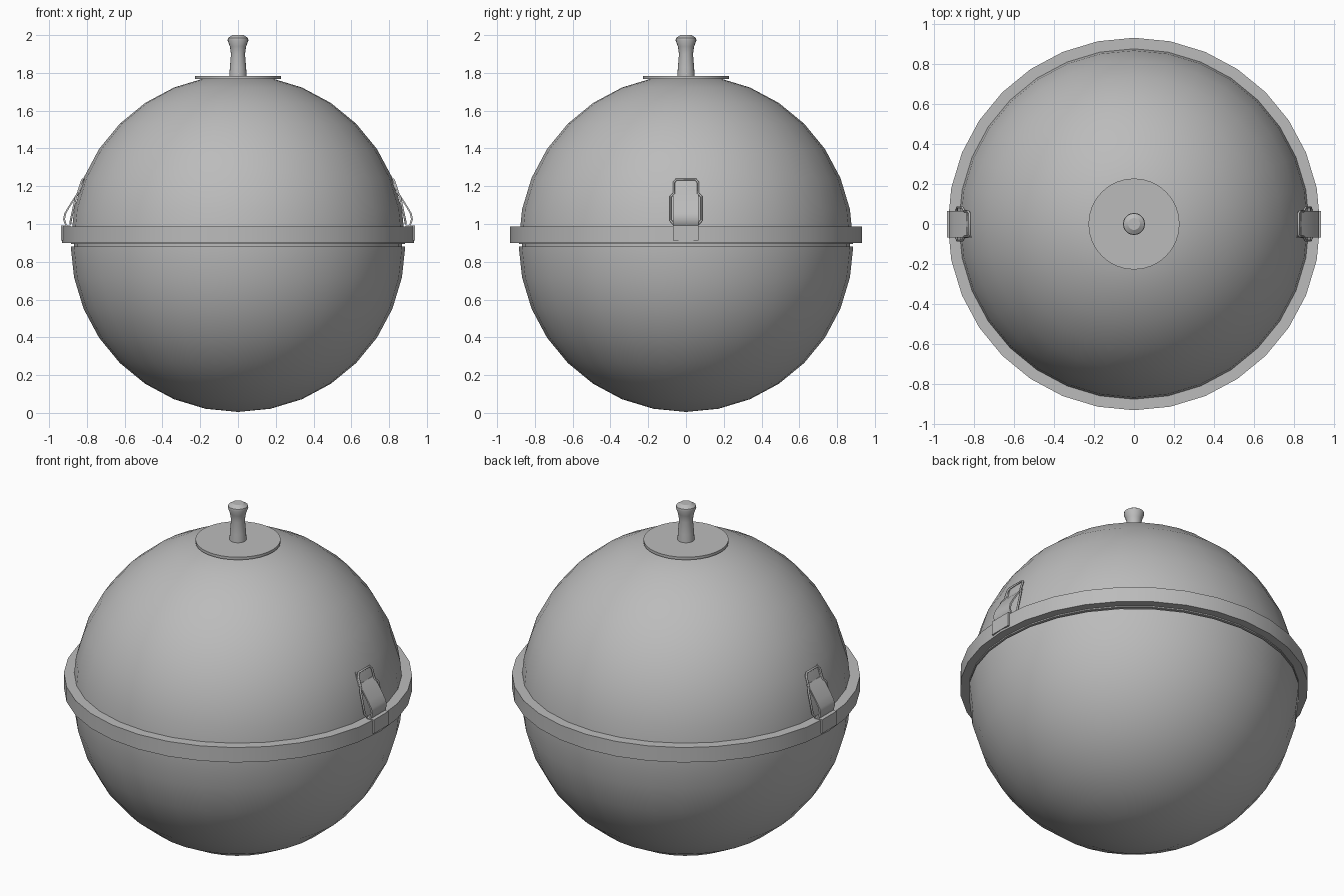
import bpy, bmesh, math

if "Cube" in bpy.data.objects:
    bpy.data.objects.remove(bpy.data.objects["Cube"])

grey = bpy.data.materials.new("light grey metal")
grey.diffuse_color = (0.5, 0.5, 0.5, 1)
grey.use_nodes = True
grey.node_tree.nodes["Principled BSDF"].inputs["Base Color"].default_value = grey.diffuse_color


def finish(name, bm, smooth=30):
    bmesh.ops.remove_doubles(bm, verts=bm.verts, dist=1e-5)
    bmesh.ops.recalc_face_normals(bm, faces=bm.faces)
    me = bpy.data.meshes.new(name)
    bm.to_mesh(me)
    bm.free()
    me.materials.append(grey)
    ob = bpy.data.objects.new(name, me)
    bpy.context.collection.objects.link(ob)
    bpy.ops.object.select_all(action='DESELECT')
    ob.select_set(True)
    bpy.context.view_layer.objects.active = ob
    bpy.ops.object.shade_smooth_by_angle(angle=math.radians(smooth))
    return ob


def lathe(name, profile, n=32, closed=False):
    """Spin an (r, z) profile around the z axis."""
    bm = bmesh.new()
    vs = [bm.verts.new((r, 0, z)) for r, z in profile]
    pairs = list(zip(vs, vs[1:])) + ([(vs[-1], vs[0])] if closed else [])
    es = [bm.edges.new(p) for p in pairs]
    bmesh.ops.spin(bm, geom=vs + es, cent=(0, 0, 0), axis=(0, 0, 1),
                   angle=math.tau, steps=n)
    return finish(name, bm)


def strip(name, path, y0, y1, t):
    """Strap of thickness t following an (x, z) path, on both sides of the ball."""
    bm = bmesh.new()
    for s in (1, -1):
        rows = [[bm.verts.new((s * (x - d), y, z)) for d, y in
                 ((0, y0), (0, y1), (t, y1), (t, y0))] for x, z in path]
        for a, b in zip(rows, rows[1:]):
            for i in range(4):
                j = (i + 1) % 4
                bm.faces.new((a[i], a[j], b[j], b[i]))
        bm.faces.new(rows[0])
        bm.faces.new(rows[-1])
    return finish(name, bm)


def wire(name, pts, r):
    """Round wire through points, on both sides of the ball."""
    cu = bpy.data.curves.new(name, 'CURVE')
    cu.dimensions = '3D'
    cu.bevel_depth = r
    cu.bevel_resolution = 1
    cu.use_fill_caps = True
    for s in (1, -1):
        sp = cu.splines.new('POLY')
        sp.points.add(len(pts) - 1)
        for p, (x, y, z) in zip(sp.points, pts):
            p.co = (s * x, y, z, 1)
    cu.materials.append(grey)
    ob = bpy.data.objects.new(name, cu)
    bpy.context.collection.objects.link(ob)


R = 0.885
step = math.pi / 16

# lower bowl with a closed rim
bowl = [(R * math.sin(i * step), 0.89 - R * math.cos(i * step)) for i in range(8)]
lathe("lower_bowl", bowl + [(R, 0.875), (R, 0.882), (0.86, 0.882)])

# recessed seam between the halves
lathe("seam_neck", [(0.868, 0.87), (0.868, 0.92)])

# upper dome
dome = [(R * math.cos(i * step), 0.905 + R * math.sin(i * step)) for i in range(8)]
lathe("upper_dome", [(0.86, 0.893), (R, 0.893)] + dome + [(0, 1.775)])

# clamping band
lathe("band", [(0.87, 0.9), (0.932, 0.9), (0.932, 0.988), (0.87, 0.988)], closed=True)

# top plate and knob
lathe("top_plate", [(0, 1.768), (0.228, 1.768), (0.228, 1.784), (0, 1.784)])
lathe("knob", [(0.046, 1.78), (0.043, 1.83), (0.037, 1.9), (0.043, 1.94), (0.055, 1.972),
               (0.053, 1.985), (0.03, 2.0), (0, 2.0)], 20)

# latch levers, mounts on the band, and catches on the dome
strip("latch_lever", [(0.838, 1.175), (0.868, 1.14), (0.9, 1.09), (0.92, 1.055),
                      (0.926, 1.025), (0.918, 1.0), (0.905, 0.98)], -0.068, 0.066, 0.01)
strip("latch_mount", [(0.936, 0.912), (0.936, 0.993)], -0.068, 0.066, 0.05)
strip("latch_catch", [(0.85, 1.165), (0.815, 1.24)], -0.068, -0.06, 0.01)
wire("latch_loop", [(0.852, -0.064, 1.15), (0.83, -0.064, 1.22), (0.823, -0.052, 1.235),
                    (0.823, 0.052, 1.235), (0.83, 0.064, 1.22), (0.852, 0.064, 1.15)], 0.006)
for side, s in (("front", -1), ("back", 1)):
    wire("latch_ear_" + side, [(0.85, s * 0.066, 1.16), (0.858, s * 0.082, 1.145),
                               (0.885, s * 0.082, 1.02), (0.888, s * 0.066, 1.0)], 0.006)
